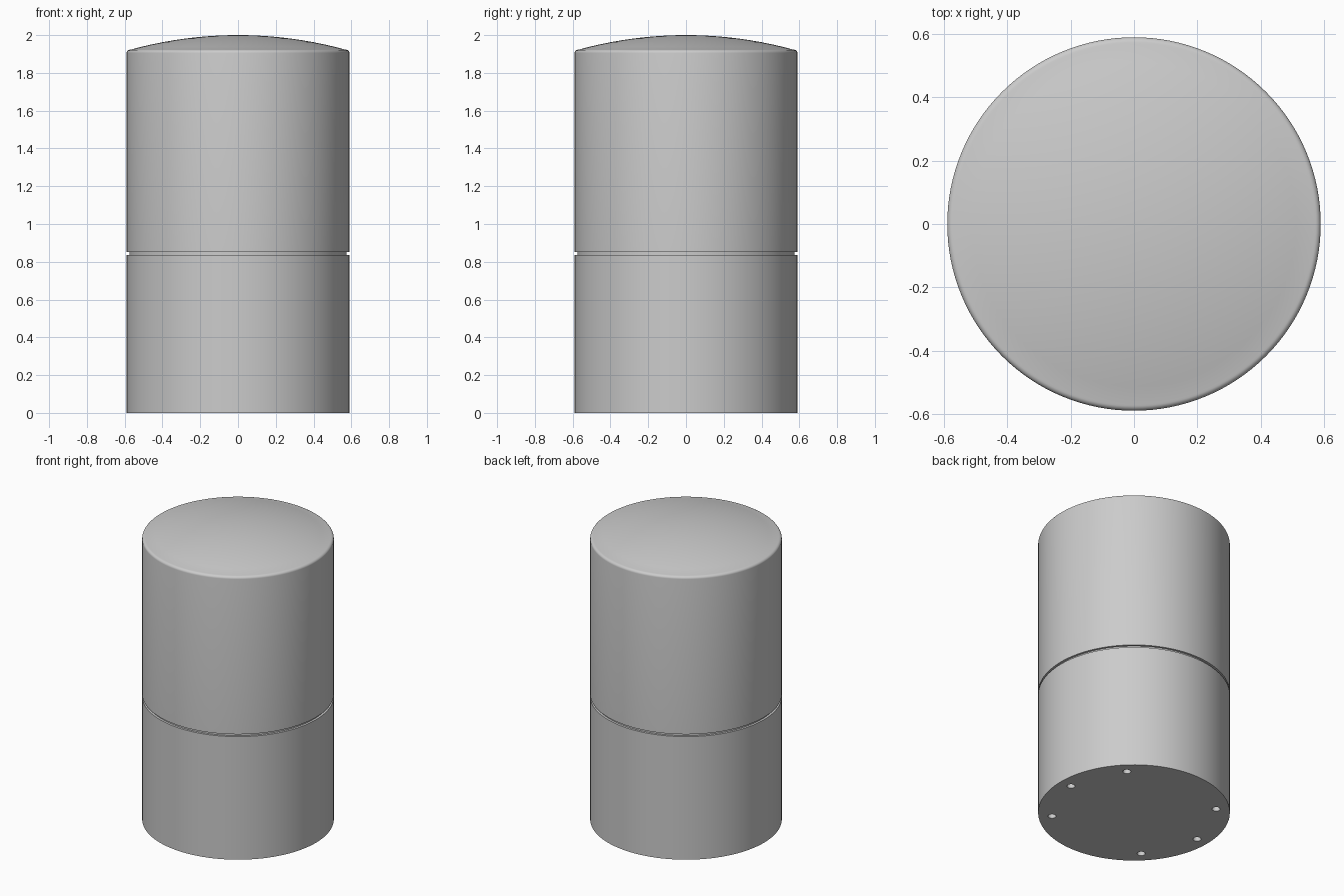
import bpy
import bmesh
from math import sin, cos, radians, sqrt

cube = bpy.data.objects.get("Cube")
if cube:
    bpy.data.objects.remove(cube, do_unlink=True)

RADIUS = 0.59
SEGMENTS = 128

grey = bpy.data.materials.new("plain grey")
grey.use_nodes = True
colour = (0.6, 0.6, 0.6, 1)
grey.diffuse_color = colour
grey.node_tree.nodes["Principled BSDF"].inputs["Base Color"].default_value = colour


def lathe(name, profile):
    """Turn (radius, height) points, listed bottom to top, into a closed solid."""
    bm = bmesh.new()
    rings = []
    for r, z in profile:
        if r == 0:
            rings.append([bm.verts.new((0, 0, z))])
        else:
            angles = [radians(360 * i / SEGMENTS) for i in range(SEGMENTS)]
            rings.append([bm.verts.new((r * cos(a), r * sin(a), z)) for a in angles])
    for low, high in zip(rings, rings[1:]):
        for i in range(SEGMENTS):
            j = (i + 1) % SEGMENTS
            if len(high) == 1:
                bm.faces.new((low[i], low[j], high[0]))
            else:
                bm.faces.new((low[i], low[j], high[j], high[i]))
    bm.faces.new(rings[0][::-1])
    if len(rings[-1]) > 1:
        bm.faces.new(rings[-1])
    bmesh.ops.recalc_face_normals(bm, faces=bm.faces)
    mesh = bpy.data.meshes.new(name)
    bm.to_mesh(mesh)
    bm.free()
    mesh.materials.append(grey)
    obj = bpy.data.objects.new(name, mesh)
    bpy.context.collection.objects.link(obj)
    return obj


def smooth(obj):
    bpy.ops.object.select_all(action='DESELECT')
    obj.select_set(True)
    bpy.context.view_layer.objects.active = obj
    bpy.ops.object.shade_smooth_by_angle(angle=radians(30))


# Lower body with a narrower neck that leaves a shadow groove
lower = lathe("lower_body", [(RADIUS, 0), (RADIUS, 0.836),
                             (RADIUS - 0.015, 0.836), (RADIUS - 0.015, 0.87)])

# Upper body: straight wall, rounded rim, shallow spherical dome
FILLET, RIM_Z, DOME_RISE = 0.02, 1.905, 0.077
rim_r, rim_top = RADIUS - FILLET, 2 - DOME_RISE
sphere = (rim_r ** 2 + DOME_RISE ** 2) / (2 * DOME_RISE)
profile = [(RADIUS, 0.852), (RADIUS, RIM_Z)]
for k in range(1, 6):
    a = radians(15 * k)
    profile.append((rim_r + FILLET * cos(a), RIM_Z + (rim_top - RIM_Z) * sin(a)))
for k in range(10, 0, -1):
    r = rim_r * k / 10
    profile.append((r, 2 - sphere + sqrt(sphere ** 2 - r ** 2)))
profile.append((0, 2))
upper = lathe("upper_body", profile)

# Blind screw holes in the underside, three on each side
cutter_bm = bmesh.new()
for angle in (-45, 0, 45, 135, 180, 225):
    a = radians(angle)
    made = bmesh.ops.create_cone(cutter_bm, cap_ends=True, segments=24,
                                 radius1=0.025, radius2=0.025, depth=0.2)
    bmesh.ops.translate(cutter_bm, verts=made["verts"],
                        vec=(0.507 * cos(a), 0.507 * sin(a), 0))
cutter_mesh = bpy.data.meshes.new("hole_cutter")
cutter_bm.to_mesh(cutter_mesh)
cutter_bm.free()
cutter_mesh.materials.append(grey)
cutter = bpy.data.objects.new("hole_cutter", cutter_mesh)
bpy.context.collection.objects.link(cutter)
cut = lower.modifiers.new("screw_holes", 'BOOLEAN')
cut.operation = 'DIFFERENCE'
cut.solver = 'EXACT'
cut.object = cutter
bpy.context.view_layer.objects.active = lower
bpy.ops.object.modifier_apply(modifier=cut.name)
bpy.data.objects.remove(cutter, do_unlink=True)

for part in (lower, upper):
    smooth(part)
